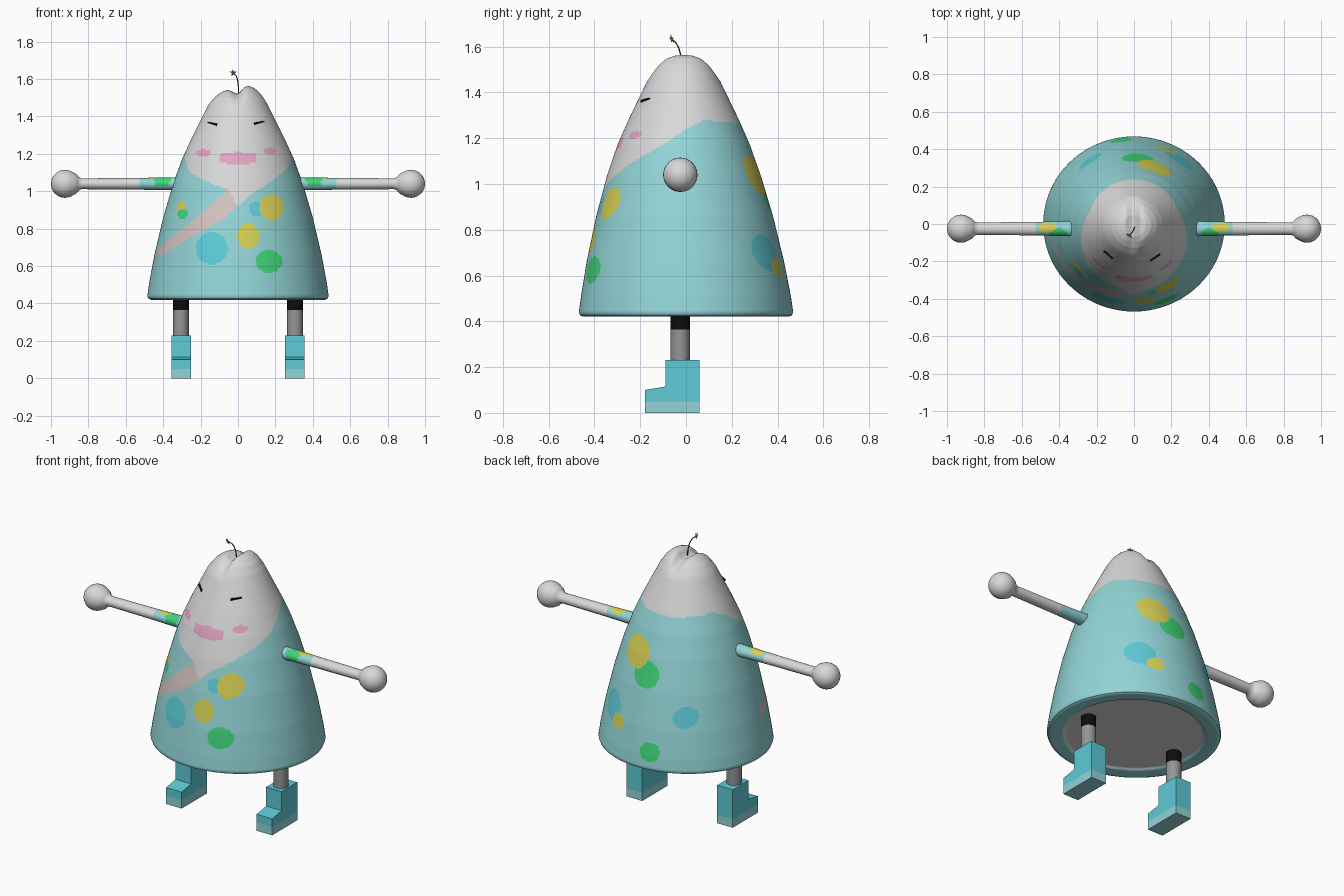
import bpy, bmesh, math
from mathutils import Vector

if "Cube" in bpy.data.objects:
    bpy.data.objects.remove(bpy.data.objects["Cube"])

NAMES = ["pale grey", "soft teal", "bright teal", "yellow", "green", "pink", "black", "mid grey", "dark green", "blush grey"]
RGB = [(.69, .69, .69), (.29, .66, .68), (.11, .60, .68), (.68, .63, .09), (.05, .66, .19),
       (.77, .37, .54), (.004, .004, .004), (.30, .30, .30), (.02, .07, .04), (.66, .55, .53)]
GREY, TEAL, BRIGHT, YELLOW, GREEN, PINK, BLACK, MID, STEM, BLUSH = range(10)
MATS = []
for n, c in zip(NAMES, RGB):
    m = bpy.data.materials.new(n)
    m.diffuse_color = (*c, 1)
    m.use_nodes = True
    m.node_tree.nodes["Principled BSDF"].inputs["Base Color"].default_value = m.diffuse_color
    MATS.append(m)


def finish(name, bm, rule, smooth=True):
    """Colour each face by a rule on its centre, then make the object."""
    bmesh.ops.remove_doubles(bm, verts=bm.verts, dist=1e-5)
    bmesh.ops.recalc_face_normals(bm, faces=bm.faces)
    used = []
    for f in bm.faces:
        k = rule(f.calc_center_median()) if callable(rule) else rule
        if k not in used:
            used.append(k)
        f.material_index = used.index(k)
    me = bpy.data.meshes.new(name)
    bm.to_mesh(me)
    bm.free()
    for k in used:
        me.materials.append(MATS[k])
    ob = bpy.data.objects.new(name, me)
    bpy.context.collection.objects.link(ob)
    if smooth:
        bpy.ops.object.select_all(action='DESELECT')
        ob.select_set(True)
        bpy.context.view_layer.objects.active = ob
        bpy.ops.object.shade_smooth_by_angle(angle=math.radians(40))
    return ob


def lathe(profile, segs, step, place):
    """Spin (radius, height) points, subdivided to the given step."""
    pts = [profile[0]]
    for (r0, t0), (r1, t1) in zip(profile, profile[1:]):
        n = max(1, round(math.hypot(r1 - r0, t1 - t0) / step))
        pts += [(r0 + (r1 - r0) * i / n, t0 + (t1 - t0) * i / n) for i in range(1, n + 1)]
    bm = bmesh.new()
    rings = []
    for r, t in pts:
        if r < 1e-6:
            rings.append([bm.verts.new(place(0, 0, t))] * segs)
        else:
            rings.append([bm.verts.new(place(r * math.cos(a), r * math.sin(a), t))
                          for a in (2 * math.pi * i / segs for i in range(segs))])
    for A, B in zip(rings, rings[1:]):
        for i in range(segs):
            j = (i + 1) % segs
            vs = list(dict.fromkeys((A[i], A[j], B[j], B[i])))
            if len(vs) > 2:
                bm.faces.new(vs)
    return bm


def lerp(x, pts):
    if x <= pts[0][0]:
        return pts[0][1]
    for (x0, y0), (x1, y1) in zip(pts, pts[1:]):
        if x <= x1:
            return y0 + (y1 - y0) * (x - x0) / (x1 - x0)
    return pts[-1][1]


# ---- body: cone with a two-lobed top ----
PROFILE = [(0, .435), (.385, .435), (.40, .425), (.465, .42), (.48, .427), (.485, .44), (.475, .51),
           (.447, .66), (.40, .86), (.347, 1.04), (.30, 1.17), (.25, 1.28), (.19, 1.40), (.152, 1.475),
           (.122, 1.52), (.09, 1.55), (.06, 1.563), (0, 1.566)]


def body_place(x, y, z):
    f = min(1, max(0, (z - 1.45) / .1))
    side = min(1, max(0, (.03 - x) / .06))
    dip = .032 * math.exp(-(x / .03) ** 2) + .021 * side
    y = y * .965 - .01 * min(1, max(0, (z - .5) / .6))
    return (x, y, z - f * dip)


# spots: x, z, half width, half height, colour
FRONT = [(0, 1.175, .1, .034, PINK), (-.185, 1.205, .04, .021, PINK), (.17, 1.215, .034, .019, PINK),
         (-.14, .695, .085, .085, BRIGHT), (.055, .76, .06, .065, YELLOW), (.18, .915, .066, .07, YELLOW),
         (.1, .905, .042, .04, BRIGHT), (.165, .625, .072, .06, GREEN),
         (-.297, .88, .027, .027, GREEN), (-.305, .92, .022, .03, YELLOW)]
BACK = [(.11, 1.04, .09, .09, YELLOW), (.02, .94, .085, .075, GREEN), (.175, .635, .05, .042, YELLOW),
        (.24, .70, .075, .08, BRIGHT), (-.235, .74, .06, .06, BRIGHT), (-.07, .53, .06, .055, GREEN)]
COLLAR = [(-3.15, 1.26), (-2.3, 1.27), (-1.9, 1.28), (-1.57, 1.24), (-1.2, 1.17), (-.92, 1.104), (-.15, 1.008),
          (0, .92), (.18, .98), (.64, 1.072), (1.21, 1.168), (1.57, 1.24), (1.9, 1.28), (2.3, 1.27), (3.15, 1.26)]
STRAP_LOW = [(-.48, .62), (-.433, .644), (-.257, .75), (-.07, .858), (.064, .98)]
STRAP_TOP = [(-.48, .655), (-.39, .725), (-.2, .88), (-.053, 1.008)]


def body_rule(c):
    if c.z < .437 and math.hypot(c.x, c.y) < .385:
        return GREY
    for x, z, rx, rz, k in (FRONT if c.y < 0 else BACK):
        d = ((c.x - x) / rx) ** 2 + ((c.z - z) / rz) ** 2
        if d < 1:
            return k
        if k == PINK and x == 0 and abs(c.x) < .095 and abs(c.z - z) < .026:
            return k
    if c.z > lerp(math.atan2(c.x, -c.y), COLLAR):
        return GREY
    if c.y < -.08 and c.x < .0 and lerp(c.x, STRAP_LOW) < c.z < lerp(c.x, STRAP_TOP):
        return BLUSH
    return TEAL


finish("body", lathe(PROFILE, 320, .009, body_place), body_rule)

# ---- eyes: thin dashes lying on the face ----
for name, x, z, s in (("left_eye", -.137, 1.362, -1), ("right_eye", .113, 1.367, 1)):
    r = lerp(z, [(1.28, .25), (1.40, .19)])
    y = -.965 * math.sqrt(r * r - x * x) - .012
    bm = bmesh.new()
    bmesh.ops.create_cube(bm, size=1)
    for v in bm.verts:
        v.co = Vector((v.co.x * .062, v.co.y * .009, v.co.z * (.012 if v.co.x * s < 0 else .006)))
        v.co.z += s * v.co.x * .2
    ob = finish(name, bm, BLACK, False)
    ob.location = (x, y, z)
    ob.rotation_euler.z = math.asin(x / r)

# ---- arms with ball hands and spotted sleeves ----
HAND_X, HAND_R = .925, .075
ARM = [(0, .335), (.035, .335), (.031, .55), (.029, .835), (.036, .85), (.055, .868)]
ARM += [(HAND_R * math.sin(a), HAND_X - HAND_R * math.cos(a))
        for a in (math.radians(d) for d in range(55, 180, 12))] + [(0, 1.0)]


def arm_rule(c):
    x, y, z = abs(c.x), c.y + .025, c.z - 1.04
    if x > .53:
        return GREY
    if z > -.012:
        if ((x - .465) / .045) ** 2 + ((y - .006) / .028) ** 2 < 1:
            return YELLOW
        if ((x - .405) / .045) ** 2 + ((y + .026) / .024) ** 2 < 1:
            return GREEN
    return TEAL


for name, s in (("left_arm", -1), ("right_arm", 1)):
    bm = lathe(ARM, 32, .012, lambda a, b, t: (s * t, a * (1.15 if t < .84 else 1) - .025, b + 1.04))
    finish(name, bm, arm_rule)

# ---- legs and boots ----
BOOT = [(.06, 0), (.06, .05), (.06, .23), (-.09, .23), (-.09, .115), (-.18, .10), (-.18, .05), (-.18, 0)]
for side, s in (("left", -1), ("right", 1)):
    bm = lathe([(0, .22), (.042, .22), (.042, .365), (.042, .436), (0, .436)], 24, .2,
               lambda a, b, t: (a + s * .305, b - .025, t))
    finish(side + "_leg", bm, lambda c: BLACK if c.z > .365 else MID)

    bm = bmesh.new()
    lo, hi = [[bm.verts.new((s * .303 + d, y, z)) for y, z in BOOT] for d in (-.052, .052)]
    for i in range(8):
        j = (i + 1) % 8
        bm.faces.new((lo[i], lo[j], hi[j], hi[i]))
    for v in (lo, hi):
        bm.faces.new((v[0], v[1], v[6], v[7]))
        bm.faces.new(v[1:7])
    finish(side + "_boot", bm, lambda c: TEAL if c.z < .04 else BRIGHT, False)

# ---- sprout: bent stem with a small star flower ----
cu = bpy.data.curves.new("stem", 'CURVE')
cu.dimensions = '3D'
cu.bevel_depth = .003
cu.bevel_resolution = 1
sp = cu.splines.new('POLY')
path = [(.003, -.018, 1.52), (.002, -.022, 1.56), (-.002, -.032, 1.595), (-.01, -.045, 1.618), (-.024, -.06, 1.63)]
sp.points.add(len(path) - 1)
for p, co in zip(sp.points, path):
    p.co = (*co, 1)
cu.materials.append(MATS[STEM])
bpy.context.collection.objects.link(bpy.data.objects.new("stem", cu))

bm = bmesh.new()
tips = []
for i in range(10):
    a = math.pi / 2 + i * math.pi / 5
    r = .022 if i % 2 == 0 else .009
    tips.append(bm.verts.new((r * math.cos(a), 0, r * math.sin(a))))
for y in (-.006, .006):
    mid = bm.verts.new((0, y, 0))
    for i in range(10):
        bm.faces.new((tips[i], tips[(i + 1) % 10], mid))
ob = finish("flower", bm, MID, False)
ob.location = (-.026, -.062, 1.633)
ob.rotation_euler = (.3, 0, -.5)
